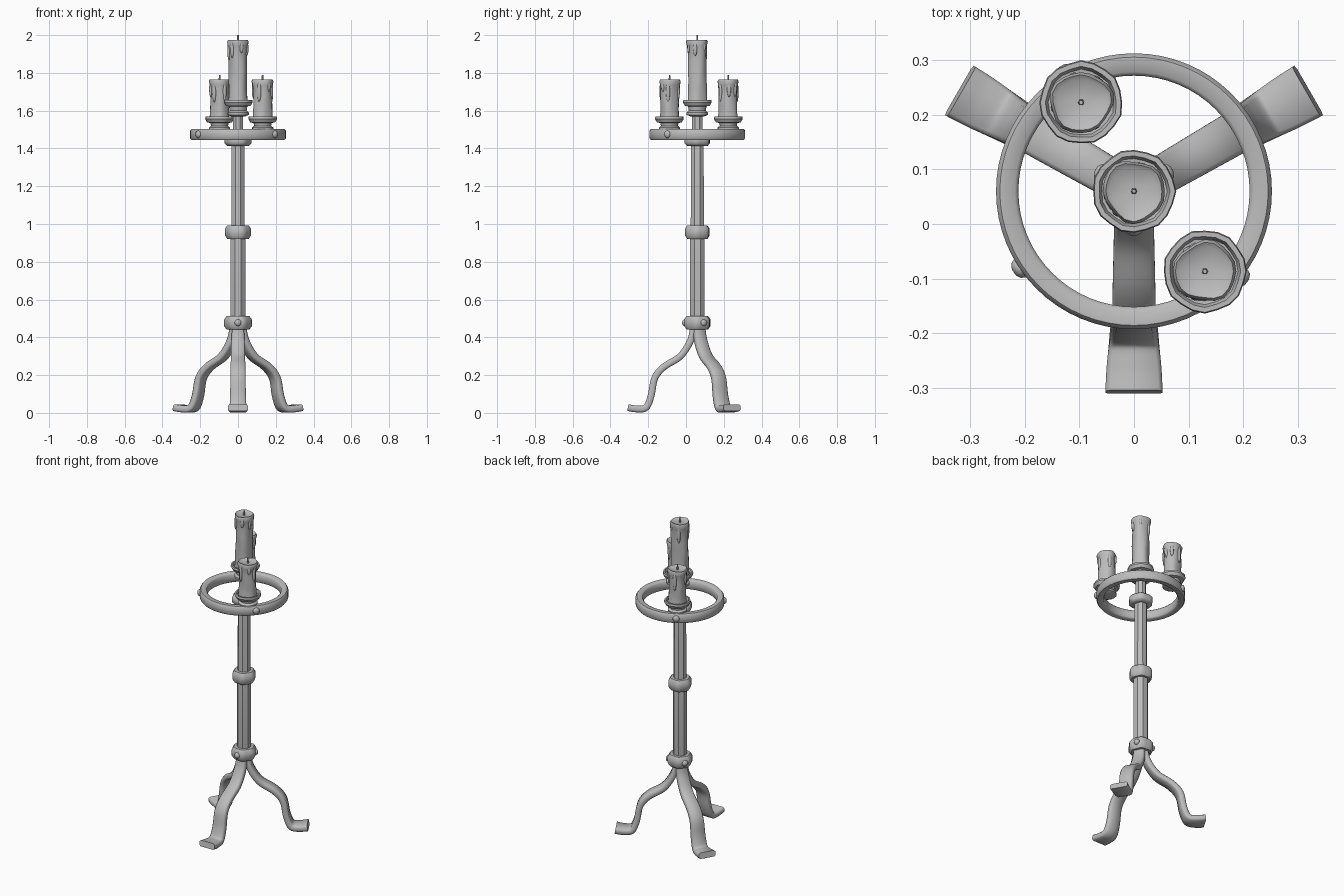
import bpy, bmesh, math, random
from mathutils import Vector, Matrix

random.seed(4)
if "Cube" in bpy.data.objects:
    bpy.data.objects.remove(bpy.data.objects["Cube"], do_unlink=True)

grey = bpy.data.materials.new("plain grey")
grey.use_nodes = True
COLOUR = (0.5, 0.5, 0.5, 1)
grey.diffuse_color = COLOUR
grey.node_tree.nodes["Principled BSDF"].inputs["Base Color"].default_value = COLOUR

AXIS = Vector((0, 0.06, 0))  # line of the post


def finish(bm, name, angle=35):
    bmesh.ops.recalc_face_normals(bm, faces=bm.faces)
    mesh = bpy.data.meshes.new(name)
    bm.to_mesh(mesh)
    bm.free()
    mesh.materials.append(grey)
    ob = bpy.data.objects.new(name, mesh)
    bpy.context.collection.objects.link(ob)
    bpy.ops.object.select_all(action='DESELECT')
    ob.select_set(True)
    bpy.context.view_layer.objects.active = ob
    bpy.ops.object.shade_smooth_by_angle(angle=math.radians(angle))
    return ob


def loft(bm, rings, closed=False):
    """Skin a list of point loops, capping the ends unless closed."""
    loops = [[bm.verts.new(p) for p in ring] for ring in rings]
    n = len(loops[0])
    pairs = list(zip(loops, loops[1:]))
    if closed:
        pairs.append((loops[-1], loops[0]))
    for a, b in pairs:
        for i in range(n):
            j = (i + 1) % n
            bm.faces.new((a[i], a[j], b[j], b[i]))
    if not closed:
        bm.faces.new(loops[0][::-1])
        bm.faces.new(loops[-1])


def circle(centre, r, z, n, wobble=None, turn=0.0):
    pts = []
    for i in range(n):
        a = math.tau * i / n + turn
        rr = r * (wobble(a, z) if wobble else 1)
        pts.append((centre.x + rr * math.cos(a), centre.y + rr * math.sin(a), z))
    return pts


def turned(name, centre, profile, n, wobble=None, closed=False, angle=35, turn=0.0):
    bm = bmesh.new()
    loft(bm, [circle(centre, r, z, n, wobble, turn) for r, z in profile], closed)
    return finish(bm, name, angle)


def blob(name, pos, size, turn=0.0):
    bm = bmesh.new()
    m = (Matrix.Translation(pos) @ Matrix.Rotation(turn, 4, 'Z')
         @ Matrix.Diagonal((*size, 1)))
    bmesh.ops.create_uvsphere(bm, u_segments=10, v_segments=7, radius=1, matrix=m)
    return finish(bm, name, 60)


# Faceted post, slightly thicker below the middle collar
turned("post", AXIS, [(0.036, 0.42), (0.042, 0.5), (0.042, 0.93), (0.038, 0.97),
                      (0.036, 1.43), (0.03, 1.46), (0.03, 1.6)], 8, angle=25, turn=math.pi / 8)


# Hammered collars around the post
def lumpy(a, z):
    return 1 + 0.05 * math.cos(6 * a + 0.5)


for name, z, r, h in (("lower_collar", 0.477, 0.07, 0.036),
                      ("middle_collar", 0.957, 0.066, 0.036),
                      ("upper_collar", 1.44, 0.068, 0.026)):
    turned(name, AXIS, [(0.04, z - h), (r * 0.82, z - h), (r, z - h * 0.5), (r, z + h * 0.5),
                        (r * 0.82, z + h), (0.036, z + h)], 24, lumpy, angle=50)
for k in range(3):
    a = math.radians(-90 + 120 * k)
    blob("collar_rivet", AXIS + Vector((0.068 * math.cos(a), 0.068 * math.sin(a), 0.477)),
         (0.014, 0.018, 0.018), a)

# Flat iron ring with rounded corners
turned("candle_ring", AXIS, [(0.212, 1.452), (0.218, 1.446), (0.247, 1.446), (0.253, 1.454),
                             (0.253, 1.494), (0.246, 1.503), (0.219, 1.503), (0.212, 1.496)],
       64, closed=True, angle=50)
for deg in (-39, 120, 214):
    a = math.radians(deg)
    blob("ring_rivet", AXIS + Vector((0.253 * math.cos(a), 0.253 * math.sin(a), 1.475)),
         (0.014, 0.02, 0.02), a)


# Bent strap legs: (distance from axis, height, width)
def smooth(pts, steps=5):
    out = []
    for i in range(len(pts) - 1):
        p = [Vector(pts[max(0, min(len(pts) - 1, i + d))]) for d in (-1, 0, 1, 2)]
        for s in range(steps):
            t = s / steps
            out.append(0.5 * (2 * p[1] + (p[2] - p[0]) * t
                              + (2 * p[0] - 5 * p[1] + 4 * p[2] - p[3]) * t * t
                              + (3 * p[1] - p[0] - 3 * p[2] + p[3]) * t ** 3))
    return out + [Vector(pts[-1])]


LEG = smooth([(0.018, 0.47, 0.06), (0.035, 0.385, 0.07), (0.09, 0.3, 0.074),
              (0.175, 0.245, 0.078), (0.225, 0.185, 0.08), (0.245, 0.09, 0.084),
              (0.272, 0.028, 0.09), (0.32, 0.021, 0.1), (0.368, 0.028, 0.105)])
for name, deg in (("front_leg", -90), ("left_leg", 30), ("right_leg", 150)):
    turn = Matrix.Translation(AXIS) @ Matrix.Rotation(math.radians(deg), 4, 'Z')
    rings = []
    for i, p in enumerate(LEG):
        d = LEG[min(i + 1, len(LEG) - 1)] - LEG[max(i - 1, 0)]
        normal = Vector((-d.y, 0, d.x)).normalized()
        w, t, c = p.z / 2, 0.018, 0.008
        section = [(w, t - c), (w - c, t), (c - w, t), (-w, t - c),
                   (-w, c - t), (c - w, -t), (w - c, -t), (w, c - t)]
        rings.append([turn @ (Vector((p.x, u, p.y)) + normal * v) for u, v in section])
    bm = bmesh.new()
    loft(bm, rings)
    finish(bm, name, 50)


# Candles: cup, dish, wax with drips, wick
def candle(prefix, centre, base, dish, top):
    phase = random.uniform(0, 6)

    def waxy(a, z):
        return (1 + 0.04 * math.sin(3 * a + phase + 9 * z) + 0.03 * math.sin(5 * a - 14 * z)
                + 0.025 * math.sin(2 * a + 40 * z))

    def dented(a, z):
        return 1 + 0.02 * math.sin(7 * a + phase)

    turned(prefix + "_cup", centre, [(0.038, base), (0.056, base + 0.008), (0.056, base + 0.02),
                                     (0.045, base + 0.03), (0.05, dish)], 16, dented)
    turned(prefix + "_dish", centre, [(0.045, dish - 0.008), (0.066, dish - 0.004),
                                      (0.076, dish + 0.014), (0.074, dish + 0.026),
                                      (0.065, dish + 0.026), (0.06, dish + 0.01),
                                      (0.03, dish + 0.006)], 20, dented)
    body = [(0.053, dish + 0.004), (0.05, dish + 0.04)]
    body += [(0.049, dish + 0.04 + (top - dish - 0.07) * k / 6) for k in range(1, 6)]
    body += [(0.053, top - 0.03), (0.057, top - 0.01), (0.052, top), (0.044, top - 0.006),
             (0.012, top - 0.01)]
    turned(prefix + "_wax", centre, body, 20, waxy, angle=45)
    for k in range(6):
        a = math.tau * k / 6 + random.uniform(-0.3, 0.3)
        length = random.uniform(0.025, 0.06)
        blob(prefix + "_drip", centre + Vector((0.048 * math.cos(a), 0.048 * math.sin(a),
                                                top - length - 0.008)),
             (0.009, 0.011, length), a)
    turned(prefix + "_wick", centre, [(0.006, top - 0.012), (0.004, top + 0.025)], 6)


candle("tall_candle", AXIS, 1.57, 1.63, 1.975)
candle("front_candle", Vector((0.13, -0.087, 0)), 1.49, 1.542, 1.765)
candle("back_candle", Vector((-0.097, 0.223, 0)), 1.49, 1.542, 1.765)
